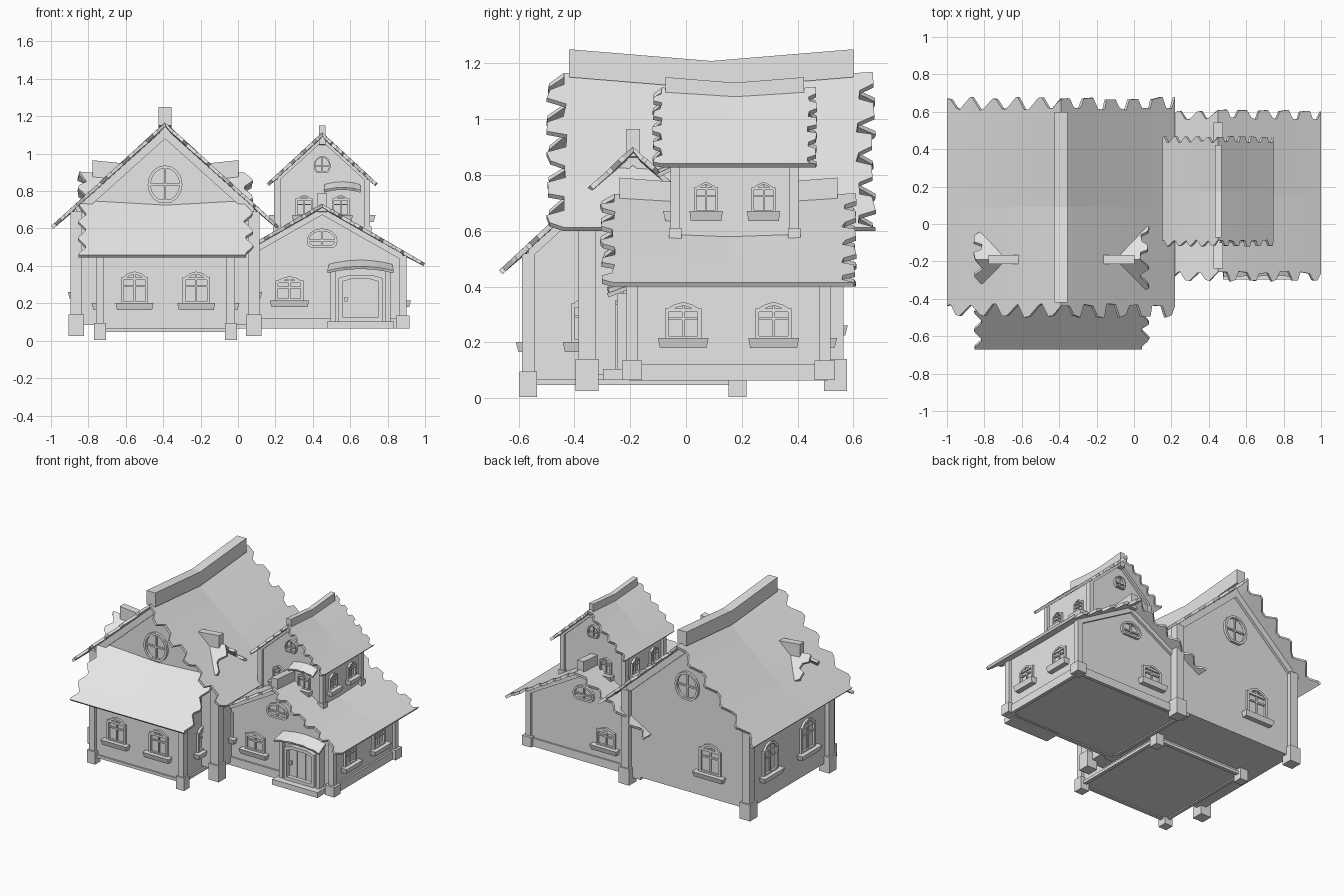
import bpy, bmesh, random
from math import sin, cos, pi, radians
from mathutils import Matrix, Vector

random.seed(4)
cube = bpy.data.objects.get("Cube")
if cube:
    bpy.data.objects.remove(cube)

mat = bpy.data.materials.new("plain_grey")
mat.use_nodes = True
GREY = (0.8, 0.8, 0.8, 1)
mat.diffuse_color = GREY
mat.node_tree.nodes["Principled BSDF"].inputs["Base Color"].default_value = GREY


def finish(name, bm, M, sheet=0):
    """Turn a bmesh into an object; a sheet gets a thickness below it."""
    if not sheet:
        bmesh.ops.recalc_face_normals(bm, faces=bm.faces[:])
    me = bpy.data.meshes.new(name)
    bm.to_mesh(me)
    bm.free()
    me.materials.append(mat)
    ob = bpy.data.objects.new(name, me)
    ob.matrix_world = M
    bpy.context.collection.objects.link(ob)
    if sheet:
        mod = ob.modifiers.new("thickness", "SOLIDIFY")
        mod.thickness = sheet
        mod.offset = -1


def loft(bm, sections, M=Matrix()):
    """Closed solid through equal-length point loops."""
    rows = [[bm.verts.new(M @ Vector(p)) for p in s] for s in sections]
    n = len(rows[0])
    for a, b in zip(rows, rows[1:]):
        for i in range(n):
            j = (i + 1) % n
            bm.faces.new((a[i], a[j], b[j], b[i]))
    bm.faces.new(rows[0])
    bm.faces.new(rows[-1][::-1])


def prism(bm, pts, y0, y1, M=Matrix()):
    loft(bm, [[(x, y, z) for x, z in pts] for y in (y0, y1)], M)


def box(bm, x0, x1, y0, y1, z0, z1, M=Matrix()):
    prism(bm, [(x0, z0), (x1, z0), (x1, z1), (x0, z1)], y0, y1, M)


def sheet(bm, rows):
    vs = [[bm.verts.new(p) for p in r] for r in rows]
    for a, b in zip(vs, vs[1:]):
        for i in range(len(a) - 1):
            bm.faces.new((a[i], b[i], b[i + 1], a[i + 1]))


def ring(bm, pts, border, depth, M):
    """Frame that follows an outline."""
    cx = (min(p[0] for p in pts) + max(p[0] for p in pts)) / 2
    cz = (min(p[1] for p in pts) + max(p[1] for p in pts)) / 2
    w = max(p[0] for p in pts) - cx
    h = max(p[1] for p in pts) - cz
    inner = [(cx + (x - cx) * (1 - border / w), cz + (z - cz) * (1 - border / h)) for x, z in pts]
    for i in range(len(pts)):
        j = (i + 1) % len(pts)
        prism(bm, [pts[i], pts[j], inner[j], inner[i]], -depth, 0.01, M)


def wall(hw, hl, side, u):
    """Matrix for a place on a wall: x along it, -y outwards."""
    ang, off = {"front": (0, hl), "right": (90, hw), "back": (180, hl), "left": (-90, hw)}[side]
    return Matrix.Rotation(radians(ang), 4, "Z") @ Matrix.Translation((u, -off, 0))


def window(bm, fb, M, w, z0, z1):
    """Gabled window frame, glazing bars and flower box."""
    h, zs = w / 2, z1 - 0.22 * (z1 - z0)
    b = w * 0.1
    ring(bm, [(-h, z0), (h, z0), (h, zs), (h * 0.5, z1 - 0.01), (0, z1),
              (-h * 0.5, z1 - 0.01), (-h, zs)], b, 0.015, M)
    zm = z0 + 0.55 * (z1 - z0)
    box(bm, -b / 3, b / 3, -0.009, 0.01, z0, z1 - b / 2, M)
    box(bm, -h, h, -0.009, 0.01, zm - b / 3, zm + b / 3, M)
    box(bm, -h, h, -0.012, 0.01, zs - b / 2, zs + b / 2, M)
    k = w * 0.7
    loft(fb, [[(-k * s, y, z) for s, y, z in ((0.92, 0.01, z0 - 0.03), (0.92, -0.035, z0 - 0.03),
                                              (1, -0.045, z0 + 0.006), (1, 0.01, z0 + 0.006))],
              [(k * s, y, z) for s, y, z in ((0.92, 0.01, z0 - 0.03), (0.92, -0.035, z0 - 0.03),
                                             (1, -0.045, z0 + 0.006), (1, 0.01, z0 + 0.006))]], M)


def gable_window(bm, M, z, rx, rz, low):
    """Rounded attic window, its bottom cut flat at the given depth."""
    pts = [(rx * cos(a), z + max(rz * sin(a), -low)) for a in [2 * pi * i / 16 for i in range(16)]]
    ring(bm, pts, rx * 0.17, 0.018, M)
    box(bm, -rx * 0.06, rx * 0.06, -0.01, 0.01, z - low, z + rz * 0.95, M)
    box(bm, -rx * 0.95, rx * 0.95, -0.01, 0.01, z - rx * 0.06, z + rx * 0.06, M)


def house(name, centre, turn, hw, hl, floor, rw, rl, eave, apex, sag, tooth, beam, post, base,
          barge, wins, gables, sill=0.0):
    T = Matrix.Translation((*centre, 0)) @ Matrix.Rotation(radians(turn), 4, "Z")

    def roof_z(x, y):
        top = apex - sag * (1 - min(1, abs(y) / rl))
        return top + (eave - top) * abs(x) / rw

    # walls
    bm = bmesh.new()
    loft(bm, [[(-hw, y, floor), (hw, y, floor), (hw, y, roof_z(hw, y) - 0.012),
               (0, y, roof_z(0, y) - 0.012), (-hw, y, roof_z(hw, y) - 0.012)] for y in (-hl, 0, hl)])
    finish(name + "_walls", bm, T)

    # sagging roof with ragged shingle ends
    ts = []
    n = 5
    for k in range(n):
        ts += [(k + f + random.uniform(-0.05, 0.05) * (f > 0)) / n for f in (0, 0.42, 0.58, 0.88)]
    ts += [1.0]
    ts = [-t for t in ts[:0:-1]] + ts
    bm = bmesh.new()
    rows = []
    for i, t in enumerate(ts):
        x = t * rw
        f = rl - (tooth * random.uniform(0.75, 1) if i % 4 < 2 else random.uniform(0, 0.2) * tooth)
        b = rl - (tooth * random.uniform(0.75, 1) if i % 4 > 1 else random.uniform(0, 0.2) * tooth)
        rows.append([(x, y, roof_z(x, y)) for y in (-f, 0, b)])
    sheet(bm, rows)
    finish(name + "_roof", bm, T, 0.018)

    # ridge beam
    bl, bw, bt = beam
    bm = bmesh.new()
    loft(bm, [[(-bw / 2, y, z - 0.1), (bw / 2, y, z - 0.1), (bw / 2, y, z), (-bw / 2, y, z)]
              for y, z in ((-bl, bt), (0, bt - sag), (bl, bt))])
    finish(name + "_ridge_beam", bm, T)

    # corner posts, footings and sills
    bm = bmesh.new()
    p = post / 2
    fw, fz0, fz1 = base
    top = roof_z(hw + p, hl) - 0.015
    for sx in (-hw, hw):
        for sy in (-hl, hl):
            box(bm, sx - p, sx + p, sy - p, sy + p, floor, top)
            box(bm, sx - fw / 2, sx + fw / 2, sy - fw / 2, sy + fw / 2, fz0, fz1)
    if sill:
        for s in (-1, 1):
            box(bm, -hw, hw, s * hl - 0.012, s * hl + 0.012, floor - 0.008, floor + sill)
            box(bm, s * hw - 0.012, s * hw + 0.012, -hl, hl, floor - 0.008, floor + sill)
    finish(name + "_posts", bm, T)

    # barge boards on both gables
    bm = bmesh.new()
    for s in (-1, 1):
        for side in (-1, 1):
            za, zb = roof_z(0, hl) - 0.01, roof_z(hw, hl) - 0.01
            prism(bm, [(0, za), (side * hw, zb), (side * hw, zb - barge), (0, za - barge)],
                  s * hl, s * (hl + 0.018))
    finish(name + "_barge_boards", bm, T)

    # windows
    bm, fb = bmesh.new(), bmesh.new()
    for side, u, w, z0, z1 in wins:
        window(bm, fb, wall(hw, hl, side, u), w, z0, z1)
    if gables:
        for side in ("front", "back"):
            gable_window(bm, wall(hw, hl, side, 0), *gables)
    finish(name + "_windows", bm, T)
    finish(name + "_flower_boxes", fb, T)
    return T


def canopy(name, T, u, y, hw, z0, z1, arch, out):
    """Small arched roof over an opening."""
    bm = bmesh.new()
    rows = []
    for i in range(9):
        t = i / 4 - 1
        lift = arch * (1 - t * t)
        drop = 0.008 * (i % 2)
        rows.append([(u + t * hw, y - out + drop, z0 + lift), (u + t * hw * 0.94, y + 0.01, z1 - arch + lift)])
    sheet(bm, rows)
    finish(name, bm, T, 0.015)


# tall main house
house("main_house", (-0.39, 0.09), 0, 0.475, 0.445, 0.085, 0.61, 0.59, 0.612, 1.17, 0.042, 0.075,
      (0.51, 0.07, 1.25), 0.06, (0.082, 0.025, 0.14), 0.07,
      [(s, u, 0.16, 0.255, 0.48) for s in ("left", "right") for u in (-0.21, 0.21)]
      + [("back", 0.18, 0.17, 0.255, 0.47)], (0.835, 0.093, 0.103, 0.095))

# low front wing, ridge crossing the main house
house("front_wing", (-0.388, -0.19), 90, 0.375, 0.35, 0.055, 0.48, 0.47, 0.458, 0.905, 0.04, 0.05,
      (0.39, 0.05, 0.965), 0.045, (0.064, 0.005, 0.095), 0.05,
      [(s, u, 0.145, 0.195, 0.37) for s in ("left", "right") for u in (-0.165, 0.165)]
      + [(s, u, 0.145, 0.195, 0.37) for s in ("front", "back") for u in (-0.15, 0.15)], None, 0.012)

# side wing with the entrance
side = house("side_wing", (0.45, 0.152), 0, 0.43, 0.345, 0.072, 0.55, 0.46, 0.415, 0.735, 0.03, 0.055,
             (0.39, 0.05, 0.79), 0.04, (0.072, 0.065, 0.135), 0.045,
             [("right", u, 0.13, 0.21, 0.345) for u in (-0.162, 0.162)]
             + [("left", 0.0, 0.13, 0.21, 0.345), ("front", -0.175, 0.15, 0.21, 0.345),
                ("back", 0.175, 0.15, 0.21, 0.345)], (0.535, 0.082, 0.065, 0.04), 0.05)

# tower rising from the side wing
tower = house("tower", (0.45, 0.175), 0, 0.24, 0.213, 0.55, 0.297, 0.295, 0.84, 1.115, 0.02, 0.035,
              (0.248, 0.035, 1.15), 0.034, (0.045, 0.55, 0.61), 0.035,
              [(s, u, 0.085, 0.665, 0.775) for s in ("left", "right") for u in (-0.103, 0.103)]
              + [("front", u, 0.09, 0.665, 0.78) for u in (-0.097, 0.1)]
              + [("back", 0.097, 0.09, 0.665, 0.78)], (0.935, 0.045, 0.052, 0.035))

canopy("entrance_canopy", side, 0.205, -0.345, 0.178, 0.375, 0.435, 0.022, 0.09)
canopy("tower_canopy", tower, 0.108, -0.213, 0.1, 0.805, 0.855, 0.015, 0.065)

# entrance porch, step, door and handle
M = Matrix.Translation((0.205, -0.345, 0))
bm = bmesh.new()
box(bm, -0.14, 0.14, -0.03, 0.02, 0.08, 0.39, M)
for s in (-1, 1):
    box(bm, s * 0.145 - 0.015, s * 0.145 + 0.015, -0.055, 0.01, 0.1, 0.375, M)
finish("porch", bm, side)
bm = bmesh.new()
box(bm, -0.178, 0.178, -0.105, 0.02, 0.066, 0.104, M)
finish("door_step", bm, side)
bm = bmesh.new()
D = M @ Matrix.Translation((0, -0.03, 0))
ring(bm, [(-0.118, 0.104), (0.118, 0.104), (0.118, 0.335), (0.06, 0.352), (-0.06, 0.352), (-0.118, 0.335)],
     0.022, 0.03, D)
for x in (-0.035, 0.035):
    box(bm, x - 0.002, x + 0.002, -0.006, 0, 0.12, 0.34, D)
box(bm, -0.085, -0.07, -0.02, 0, 0.21, 0.235, D)
finish("front_door", bm, side)
